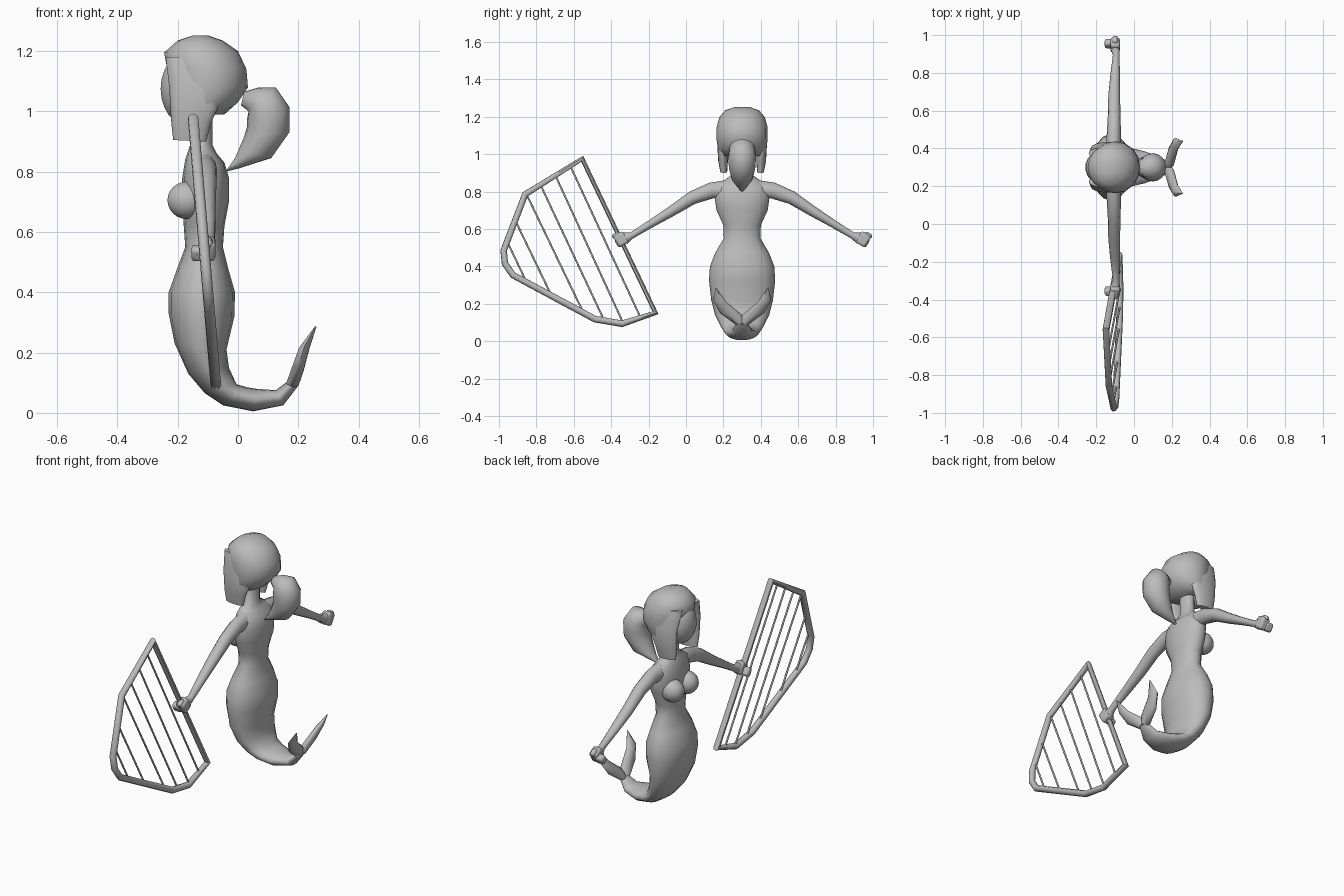
import bpy, bmesh, math
from mathutils import Vector

cube = bpy.data.objects.get("Cube")
if cube:
    bpy.data.objects.remove(cube, do_unlink=True)

MID = 0.30  # the figure's own centre line in y

grey = bpy.data.materials.new("plain grey")
grey.use_nodes = True
grey.diffuse_color = (0.5, 0.5, 0.5, 1)
grey.node_tree.nodes["Principled BSDF"].inputs["Base Color"].default_value = (0.5, 0.5, 0.5, 1)


def finish(obj, angle=60):
    obj.data.materials.clear()
    obj.data.materials.append(grey)
    bpy.ops.object.select_all(action='DESELECT')
    obj.select_set(True)
    bpy.context.view_layer.objects.active = obj
    bpy.ops.object.shade_smooth_by_angle(angle=math.radians(angle))
    return obj


def loft(name, rings, place, sides=16):
    """Skin oval rings; each is (a1, z1, a2, z2, half width, offset)."""
    bm = bmesh.new()
    loops = []
    for a1, z1, a2, z2, w, off in rings:
        loop = []
        for i in range(sides):
            t = math.tau * i / sides
            k = (1 + math.cos(t)) / 2
            a, z = a2 + (a1 - a2) * k, z2 + (z1 - z2) * k
            loop.append(bm.verts.new(place(a, off + w * math.sin(t), z)))
        loops.append(loop)
    for lo, hi in zip(loops, loops[1:]):
        for i in range(sides):
            j = (i + 1) % sides
            bm.faces.new((lo[i], lo[j], hi[j], hi[i]))
    bm.faces.new(loops[0])
    bm.faces.new(loops[-1])
    bmesh.ops.recalc_face_normals(bm, faces=bm.faces)
    mesh = bpy.data.meshes.new(name)
    bm.to_mesh(mesh)
    bm.free()
    obj = bpy.data.objects.new(name, mesh)
    bpy.context.collection.objects.link(obj)
    return finish(obj)


def side_on(s=1):
    return lambda a, w, z: (a, MID + s * w, z)


def end_on(s):
    return lambda a, w, z: (w, MID + s * a, z)


def ball(name, loc, radii):
    bpy.ops.mesh.primitive_uv_sphere_add(segments=18, ring_count=12, location=loc)
    obj = bpy.context.object
    obj.name = name
    obj.scale = radii
    return finish(obj)


def block(name, loc, size, tilt):
    bpy.ops.mesh.primitive_cube_add(size=1, location=loc, rotation=(tilt, 0, 0))
    obj = bpy.context.object
    obj.name = name
    obj.scale = size
    bpy.ops.object.transform_apply(location=False, rotation=False, scale=True)
    bevel = obj.modifiers.new("soft edges", 'BEVEL')
    bevel.width, bevel.segments = 0.012, 2
    return finish(obj)


# Neck, torso and curled tail in one skin
loft("body_and_tail", [
    (-.15, 1.0, -.085, 1.0, .046, 0), (-.155, .9, -.085, .89, .046, 0),
    (-.165, .87, -.07, .86, .09, 0), (-.175, .84, -.045, .83, .13, 0),
    (-.185, .78, -.03, .78, .148, 0), (-.185, .7, -.03, .7, .137, 0),
    (-.18, .62, -.045, .62, .1, 0), (-.175, .55, -.05, .55, .098, 0),
    (-.205, .47, -.03, .47, .145, 0), (-.23, .4, -.01, .4, .172, 0),
    (-.23, .33, -.012, .32, .177, 0), (-.21, .23, -.038, .21, .165, 0),
    (-.165, .13, -.03, .15, .145, 0), (-.11, .065, -.005, .095, .115, 0),
    (-.05, .025, .03, .085, .1, 0), (.05, .005, .06, .08, .085, 0),
    (.15, .025, .125, .075, .055, 0), (.2, .09, .165, .105, .03, 0)], side_on())

# Face and hair
ball("face", (-.17, MID, 1.075), (.088, .09, .12))
loft("hair_cap", [
    (-.15, 1.252, -.1, 1.252, .04, 0), (-.2, 1.235, -.05, 1.235, .09, 0),
    (-.245, 1.195, 0, 1.2, .122, 0), (-.235, 1.14, .028, 1.14, .137, 0),
    (-.225, 1.08, .033, 1.08, .137, 0), (-.215, 1.03, 0, 1.03, .13, 0),
    (-.2, .99, -.045, .99, .115, 0)], side_on())
loft("ponytail", [
    (.02, 1.065, .01, 1.02, .025, 0), (.07, 1.08, .035, 1.0, .05, 0),
    (.125, 1.08, .03, .975, .07, 0), (.17, 1.015, .03, .95, .075, 0),
    (.17, .93, .02, .915, .07, 0), (.11, .845, .005, .88, .055, 0),
    (.0, .81, -.01, .845, .025, 0), (-.04, .8, -.035, .81, .008, 0)], side_on())

for s, side in ((1, "free"), (-1, "harp")):
    loft(side + "_hair_lock", [
        (-.24, 1.18, -.08, 1.18, .03, .075), (-.228, 1.08, -.04, 1.07, .03, .104),
        (-.222, .97, -.09, .96, .026, .102), (-.215, .905, -.105, .9, .018, .098)], side_on(s))
    ball(side + "_breast", (-.17, MID + s * .063, .705), (.065, .06, .062))

    # Arm and curled hand
    loft(side + "_arm", [
        (.06, .865, .09, .75, .04, -.11), (.175, .847, .15, .765, .038, -.107),
        (.28, .8, .25, .735, .034, -.105), (.39, .72, .37, .667, .031, -.105),
        (.5, .645, .485, .605, .025, -.1), (.6, .58, .585, .548, .018, -.094),
        (.64, .58, .615, .52, .024, -.1)], end_on(s), 12)
    tilt = -s * .55
    block(side + "_palm", (-.1, MID + s * .648, .545), (.05, .06, .07), tilt)
    block(side + "_fingers", (-.13, MID + s * .655, .53), (.05, .04, .05), tilt)
    block(side + "_thumb", (-.1, MID + s * .675, .567), (.03, .045, .025), tilt)

    # Tail fin lobe
    loft(side + "_tail_fin", [
        (.03, .085, -.01, .1, .022, .18), (.118, .15, 0, .14, .022, .198),
        (.156, .22, .085, .21, .018, .22), (.14, .287, .136, .283, .003, .257)], end_on(s), 10)


# Harp lying in one leaning plane
def rod(name, points, radius, closed=False):
    curve = bpy.data.curves.new(name, 'CURVE')
    curve.dimensions = '3D'
    curve.bevel_depth, curve.bevel_resolution = radius, 2
    curve.use_fill_caps = True
    spline = curve.splines.new('POLY')
    spline.points.add(len(points) - 1)
    for p, (y, z) in zip(spline.points, points):
        p.co = (-.15 + (.99 - z) * .085, y, z, 1)
    spline.use_cyclic_u = closed
    obj = bpy.data.objects.new(name, curve)
    bpy.context.collection.objects.link(obj)
    bpy.ops.object.select_all(action='DESELECT')
    obj.select_set(True)
    bpy.context.view_layer.objects.active = obj
    bpy.ops.object.convert(target='MESH')
    return finish(bpy.context.object, 50)


rod("harp_frame", [(-.555, .975), (-.86, .785), (-.975, .485), (-.968, .415),
                   (-.925, .353), (-.487, .118), (-.342, .093), (-.163, .152)], .018, True)
strings = [((-.62, .94), (-.245, .13)), ((-.7, .89), (-.335, .095)),
           ((-.78, .84), (-.437, .11)), ((-.855, .79), (-.55, .155)),
           ((-.915, .65), (-.72, .245)), ((-.955, .53), (-.85, .31))]
for n, ends in enumerate(strings, 1):
    rod("harp_string_%d" % n, ends, .005)
